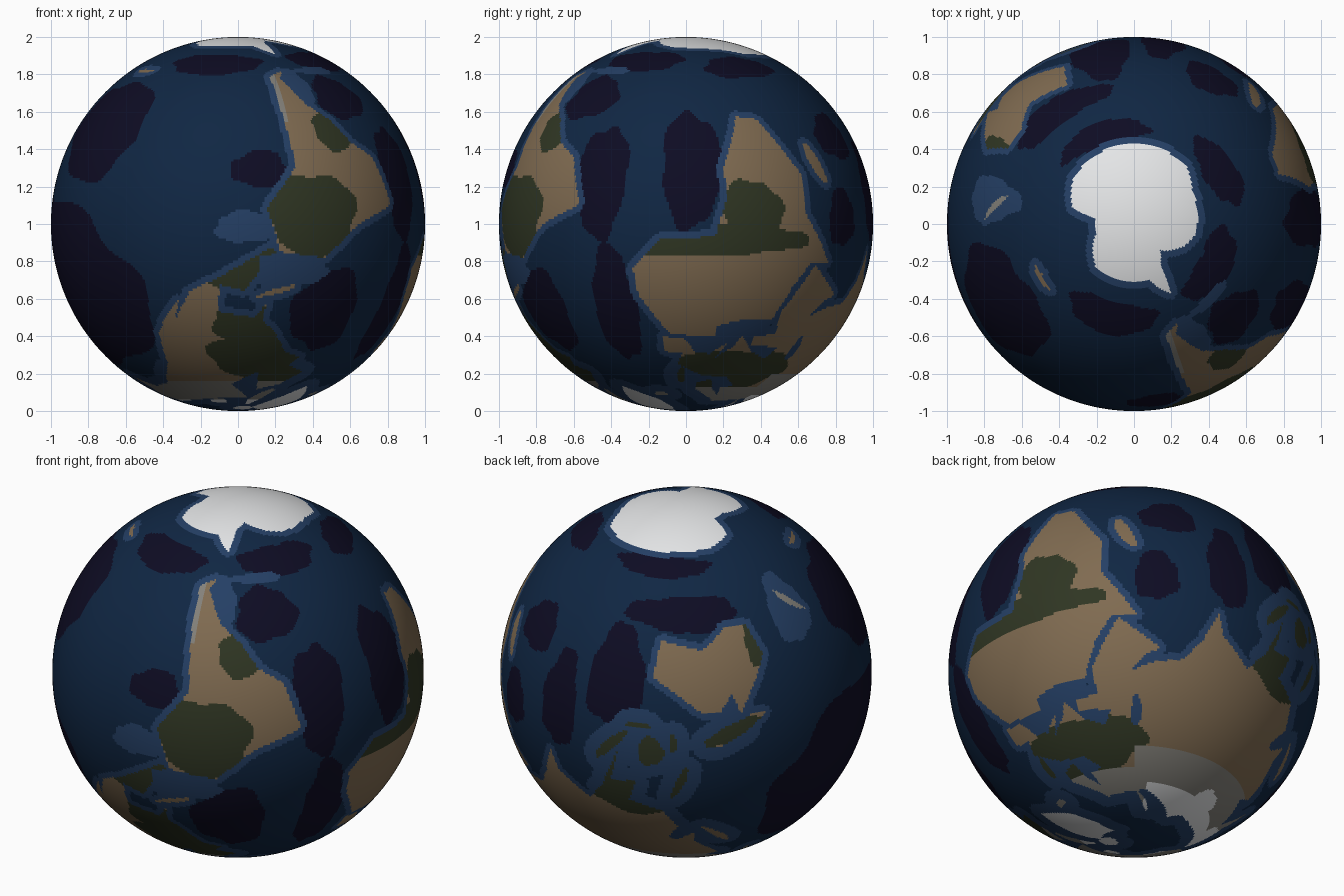
import bpy, bmesh, math

W, H = 480, 240                      # globe facets around and pole to pole
STEP = 180 / H
DEEP, MID, SHELF, SAND, GREEN, GREY, ICE = range(7)
COLOURS = [("deep_ocean", (0.0042, 0.0036, 0.017)), ("mid_ocean", (0.005, 0.0195, 0.056)),
           ("shelf_water", (0.018, 0.05, 0.13)), ("dry_land", (0.215, 0.147, 0.082)),
           ("forest", (0.029, 0.037, 0.017)), ("tundra", (0.23, 0.22, 0.195)),
           ("ice", (0.78, 0.79, 0.8))]
SEA, LAND = {DEEP, MID, SHELF}, {SAND, GREEN, GREY, ICE}
grid = [[MID] * W for _ in range(H)]


def fill(code, over, pts):
    """Fill a longitude/latitude outline on the grid, row by row."""
    for r in range(H):
        lat = (r + 0.5) * STEP - 90
        xs = sorted(a[0] + (lat - a[1]) * (b[0] - a[0]) / (b[1] - a[1])
                    for a, b in zip(pts, pts[1:] + pts[:1]) if (a[1] > lat) != (b[1] > lat))
        for x0, x1 in zip(xs[::2], xs[1::2]):
            for c in range(math.ceil((x0 + 180) / STEP - 0.5), math.floor((x1 + 180) / STEP - 0.5) + 1):
                if grid[r][c % W] in over:
                    grid[r][c % W] = code


def land(*flat):
    fill(SAND, SEA, list(zip(flat[::2], flat[1::2])))


def blob(code, over, lon, lat, rx, ry, tilt=0):
    """Fill a slightly wobbly ellipse."""
    ct, st, pts = math.cos(math.radians(tilt)), math.sin(math.radians(tilt)), []
    for i in range(60):
        t = i * math.tau / 60
        k = 1 + 0.08 * math.sin(3 * t + lon) + 0.05 * math.sin(7 * t + lat)
        x, y = rx * k * math.cos(t), ry * k * math.sin(t)
        pts.append((lon + x * ct - y * st, lat + x * st + y * ct))
    fill(code, over, pts)


def deep(*b): blob(DEEP, SEA, *b)
def shelf(*b): blob(SHELF, SEA, *b)
def island(*b): blob(SAND, SEA, *b)
def forest(*b): blob(GREEN, {SAND}, *b)


# deep basins: Pacific, Atlantic, Indian, southern
deep(195, 22, 43, 28)
deep(211, -32, 23, 18)
deep(-83, -17, 9, 6)
deep(-104, -59, 28, 6)
deep(-43, -43, 13, 9)
deep(-28, -14, 9, 18)
deep(2, -18, 10, 19)
deep(-58, 28, 13, 14)
deep(-25, 27, 8, 20)
deep(-28, -61, 27, 6)
deep(101, -22, 10, 16)
deep(81, -10, 7, 16)
deep(57, -2, 7, 9)
deep(62, -28, 10, 8)
deep(124, -43, 24, 6)
deep(110, -59, 30, 4)
deep(32, -57, 22, 6)
# shallow plateaus
shelf(-88, 1, 9, 5)
shelf(-74, 15, 13, 5)
shelf(-62, -47, 6, 9)
shelf(-45, -55, 14, 2)
shelf(170, -40, 9, 12)
shelf(18, 37, 20, 6)
shelf(-85, 60, 16, 9)

# africa
land(-6, 36, 11, 37, 11, 33, 20, 31, 32, 31, 37, 20, 43, 12, 51, 12, 40, -3, 40, -15, 35, -22, 27, -34,
     19, -35, 12, -17, 13, -9, 9, 4, -8, 4.5, -17, 14, -16, 22, -10, 31)
# europe
land(-9, 37, -9, 43, -1.5, 43.5, -4, 48.3, 8, 54, 22, 55, 30, 60, 22, 61, 24, 66, 17, 62, 14, 56, 6, 58, 6, 62,
     25, 71, 62, 69, 62, 40, 41, 41, 37, 46, 28, 43, 22, 36.5, 19.5, 41, 13, 45.5, 17, 39, 10, 44, 4, 43.3, -1, 37.5)
# asia
land(60, 69, 104, 77.5, 113, 74, 140, 72.5, 190, 66, 163, 59, 157, 51, 156, 61, 135, 55, 141, 52, 128, 40, 128, 35,
     122, 39, 118, 38.5, 122, 31, 117, 23.5, 106, 20, 109, 12, 100.5, 13, 103.5, 1.5, 97, 16, 91, 22.5, 80, 15,
     77.5, 8, 73, 18, 67, 25, 57, 26.5, 48, 30, 54, 24, 59, 22.5, 45, 12.8, 35, 28, 36, 36, 27, 37, 27, 40.5, 60, 42)
# north america
land(-168, 66, -156, 71, -94, 68, -82, 68, -94, 59, -80, 52, -78, 62, -65, 59, -56, 52, -66, 49, -62, 45.5, -70, 43,
     -76, 35.5, -81, 31, -80.5, 25.5, -84, 30, -97, 28, -96, 19, -88, 21, -83.5, 15, -83, 10, -77, 9, -80, 7.3,
     -95, 16, -106, 21, -113, 31, -110, 23, -121, 35, -124, 48, -135, 58, -150, 60, -164, 55, -162, 61)
# south america
land(-77, 8.5, -62, 10.5, -50, 0, -35, -6, -40, -21, -48, -26, -54, -34, -62, -40, -69, -51, -66, -55, -74, -52,
     -73.5, -40, -71, -18, -81, -5, -79, 1)
# australia
land(114, -23, 115.5, -34.5, 131, -31.5, 140, -38, 149, -38, 153, -28, 145, -15, 142.5, -11, 140, -17.5, 136, -12,
     130, -12, 122, -18)
# antarctica
land(180, -78, 172, -78, 165, -70, 143, -66, 103, -64.5, 50, -65, 30, -69, -9, -70.5, -24, -73, -45, -78.5, -57, -75,
     -62, -65, -75, -72, -131, -72, -166, -78, -180, -78, -180, -91, 180, -91)
# greenland
land(-70, 78, -32, 84, -19, 78, -23, 70, -43, 60, -53, 67)
# islands
island(47, -19, 7, 2.2, 65)
island(-18.5, 65, 5, 1.4)
island(-2.5, 54, 4.2, 2, 95)
island(-74, 68, 10, 3, -35)
island(-108, 71, 8, 2)
island(-82, 79.5, 16, 3)
island(61, 74, 9, 1.2, 25)
island(137, 36.5, 7.5, 1.3, 38)
island(172.5, -41.5, 7, 1.2, 40)
island(140, -5.5, 10.5, 2.4, -25)
island(114, 1, 4, 5)
island(101, 0, 7.5, 1.6, -45)
island(110, -7.3, 4.5, 0.8)
island(121, -2, 1.3, 3)
island(123, 12, 6.5, 1.3, -67)
island(-77, 21, 7, 0.8, -15)
island(-150, -55, 8, 0.8)

# coastal shelf: a ring of shallow water around every coast, wider in the shallow seas
coast = [(r, c) for r in range(1, H - 1) for c in range(W) if grid[r][c] in LAND and
         any(grid[q][d % W] in SEA for q, d in ((r - 1, c), (r + 1, c), (r, c - 1), (r, c + 1)))]
for r, c in coast:
    lat, lon = (r + 0.5) * STEP - 90, (c + 0.5) * STEP - 180
    reach = 4.5 if lat > 50 or (95 < lon < 145 and -12 < lat < 40) else 2.3
    m = int(reach / STEP)
    for q in range(max(0, r - m), min(H, r + m + 1)):
        span = math.sqrt(reach ** 2 - ((q - r) * STEP) ** 2)
        n = int(span / STEP / math.cos(math.radians((q + 0.5) * STEP - 90)))
        for d in range(c - n, c + n + 1):
            if grid[q][d % W] in SEA:
                grid[q][d % W] = SHELF
# inland sea
blob(SHELF, LAND, 51, 42, 2.3, 5)

# forests
forest(-66, -3, 15, 13)
forest(-54, -30, 8, 7)
forest(8, 5, 32, 5)
forest(21, -3, 10, 11)
forest(-72, 46, 30, 12)
forest(-88, 32, 11, 8)
forest(-90, 14, 16, 7)
forest(22, 52, 34, 10)
forest(114, 8, 27, 18)
forest(140, -6, 14, 4.5)
forest(152, -33, 5, 9)
# tundra and ice by latitude and side
for r in range(H):
    lat = (r + 0.5) * STEP - 90
    for c in range(W):
        lon = (c + 0.5) * STEP - 180
        if grid[r][c] in LAND:
            west = lon < -12
            if lat < -62 or (lat > 70 and west) or (lat > 58 and -58 < lon < -25) or (lat > 66 and lon > 60):
                grid[r][c] = ICE
            elif lat > (57 if west else 61 if lon < 50 else 53) or (lat < -33 and (lon > 160 or -80 < lon < -71)):
                grid[r][c] = GREY
blob(ICE, LAND, 115, 66, 12, 5)
blob(ICE, LAND, 172, 65, 16, 5)

# globe: one fine sphere, south pole up, each facet coloured by its place on the grid
bm = bmesh.new()
bmesh.ops.create_uvsphere(bm, u_segments=W, v_segments=H, radius=1)
for f in bm.faces:
    p = f.calc_center_median().normalized()
    row = int((math.degrees(-math.asin(p.z)) + 90) / STEP)
    col = int((math.degrees(math.atan2(p.y, p.x)) + 180) / STEP)
    f.material_index = grid[min(row, H - 1)][col % W]
    f.smooth = True
mesh = bpy.data.meshes.new("globe")
for name, rgb in COLOURS:
    mat = bpy.data.materials.new(name)
    mat.diffuse_color = (*rgb, 1)
    mesh.materials.append(mat)
bm.to_mesh(mesh)
bm.free()
globe = bpy.data.objects.new("globe", mesh)
globe.location.z = 1
bpy.context.collection.objects.link(globe)
